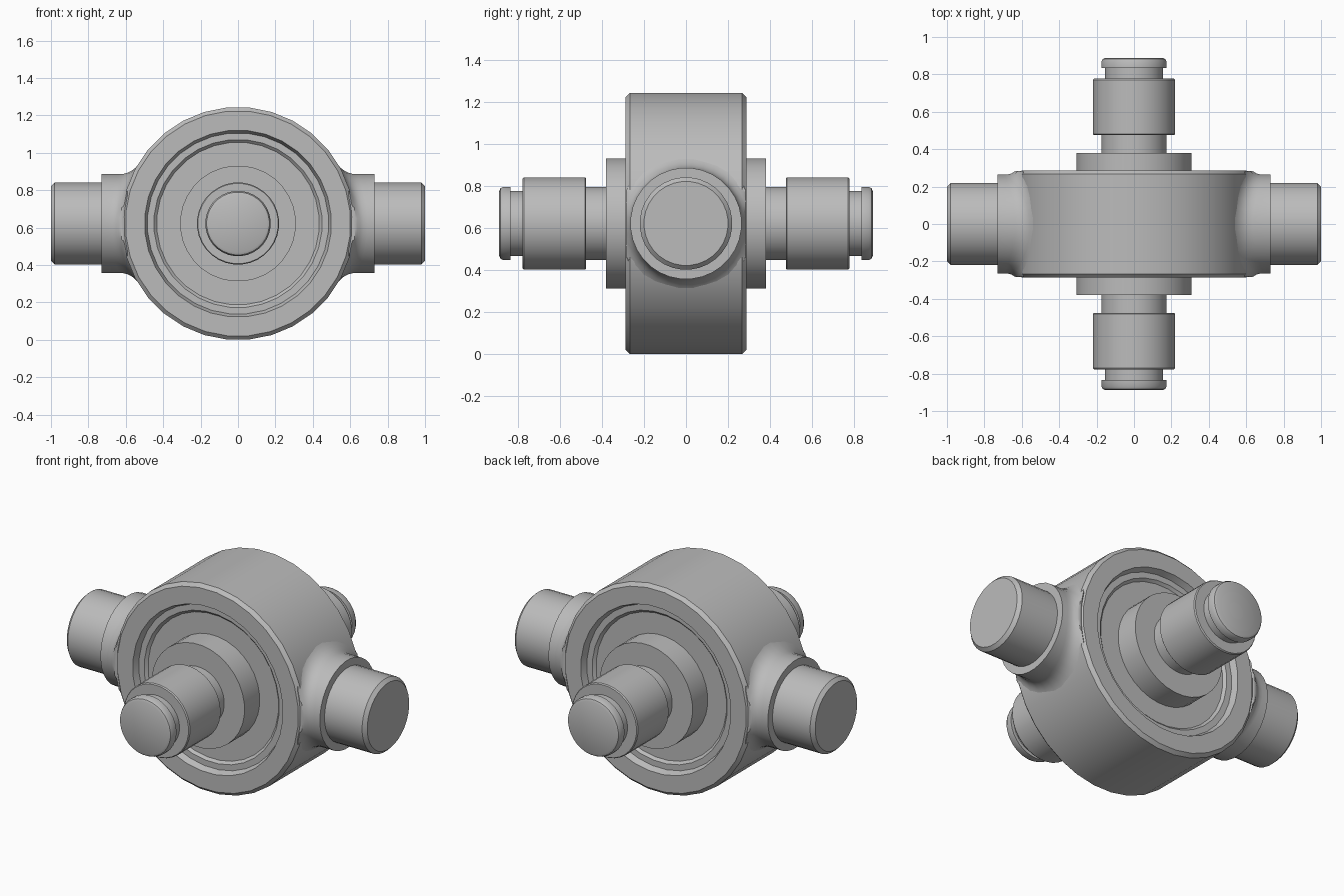
import bpy, bmesh, math
from mathutils import Vector

SEG = 32
MID = Vector((0, 0, 0.622))
OUTER = 0.623

cube = bpy.data.objects.get("Cube")
if cube:
    bpy.data.objects.remove(cube, do_unlink=True)

steel = bpy.data.materials.new("grey steel")
steel.use_nodes = True
grey = (0.5, 0.5, 0.5, 1)
steel.diffuse_color = grey
steel.node_tree.nodes["Principled BSDF"].inputs["Base Color"].default_value = grey


def skin(name, rings):
    """Join point rings into a closed, smooth-shaded solid."""
    bm = bmesh.new()
    loops = [[bm.verts.new(p) for p in ring] for ring in rings]
    for a, b in zip(loops, loops[1:]):
        n = len(a)
        for i in range(n):
            j = (i + 1) % n
            bm.faces.new((a[i], a[j], b[j], b[i]))
    bm.faces.new(loops[0][::-1])
    bm.faces.new(loops[-1])
    bmesh.ops.recalc_face_normals(bm, faces=bm.faces)
    mesh = bpy.data.meshes.new(name)
    bm.to_mesh(mesh)
    bm.free()
    mesh.materials.append(steel)
    ob = bpy.data.objects.new(name, mesh)
    bpy.context.collection.objects.link(ob)
    bpy.ops.object.select_all(action='DESELECT')
    ob.select_set(True)
    bpy.context.view_layer.objects.active = ob
    bpy.ops.object.shade_smooth_by_angle(angle=math.radians(30))
    return ob


def angles():
    return [2 * math.pi * (i + 0.5) / SEG for i in range(SEG)]


def lathe(name, profile, axis):
    """Turn (radius, distance) points around a horizontal axis."""
    axis = Vector(axis)
    up = Vector((0, 0, 1))
    side = axis.cross(up)
    return skin(name, [[MID + axis * d + (up * math.cos(a) + side * math.sin(a)) * r
                        for a in angles()] for r, d in profile])


# Drum with chamfered rims and a shallow recess in each face
half = [(0.435, 0.235), (0.45, 0.25), (0.485, 0.25), (0.50, 0.287),
        (0.603, 0.287), (OUTER, 0.267)]
lathe("drum", half + [(r, -d) for r, d in reversed(half)], (0, 1, 0))

# Stepped shafts on the front and back
for label, s in (("front", -1), ("back", 1)):
    lathe(label + "_hub", [(0.31, 0.2), (0.31, 0.38)], (0, s, 0))
    lathe(label + "_shaft", [
        (0.175, 0.3), (0.175, 0.475), (0.215, 0.475), (0.22, 0.48),
        (0.22, 0.77), (0.215, 0.777), (0.155, 0.777), (0.155, 0.835),
        (0.175, 0.835), (0.175, 0.868), (0.168, 0.882), (0.155, 0.888)], (0, s, 0))


def drum_x(rho, a):
    return math.sqrt(OUTER ** 2 - (rho * math.cos(a)) ** 2)


def collar(name, s):
    """Side boss that flares into the drum wall."""
    r, flare, steps = 0.265, 0.07, 6
    rings = [[MID + Vector((s * x, r * math.sin(a), r * math.cos(a)))
              for a in angles()] for x in (0.73,)]
    for k in range(steps + 1):
        t = k / steps
        ring = []
        for a in angles():
            wall = drum_x(r, a)
            foot = drum_x(r + flare, a) - 0.006
            x = (1 - t) ** 2 * (wall + 0.07) + 2 * t * (1 - t) * wall + t * t * foot
            rho = r + flare * t * t
            y = max(-0.283, min(0.283, rho * math.sin(a)))
            ring.append(MID + Vector((s * x, y, rho * math.cos(a))))
        rings.append(ring)
    # Buried inner end
    rings.append([MID + Vector((s * 0.45, 0.2 * math.sin(a), 0.2 * math.cos(a)))
                  for a in angles()])
    return skin(name, rings)


# Trunnions on the left and right
for label, s in (("left", 1), ("right", -1)):
    collar(label + "_collar", s)
    lathe(label + "_trunnion", [(0.22, 0.6), (0.22, 0.98), (0.2, 1.0)], (s, 0, 0))
